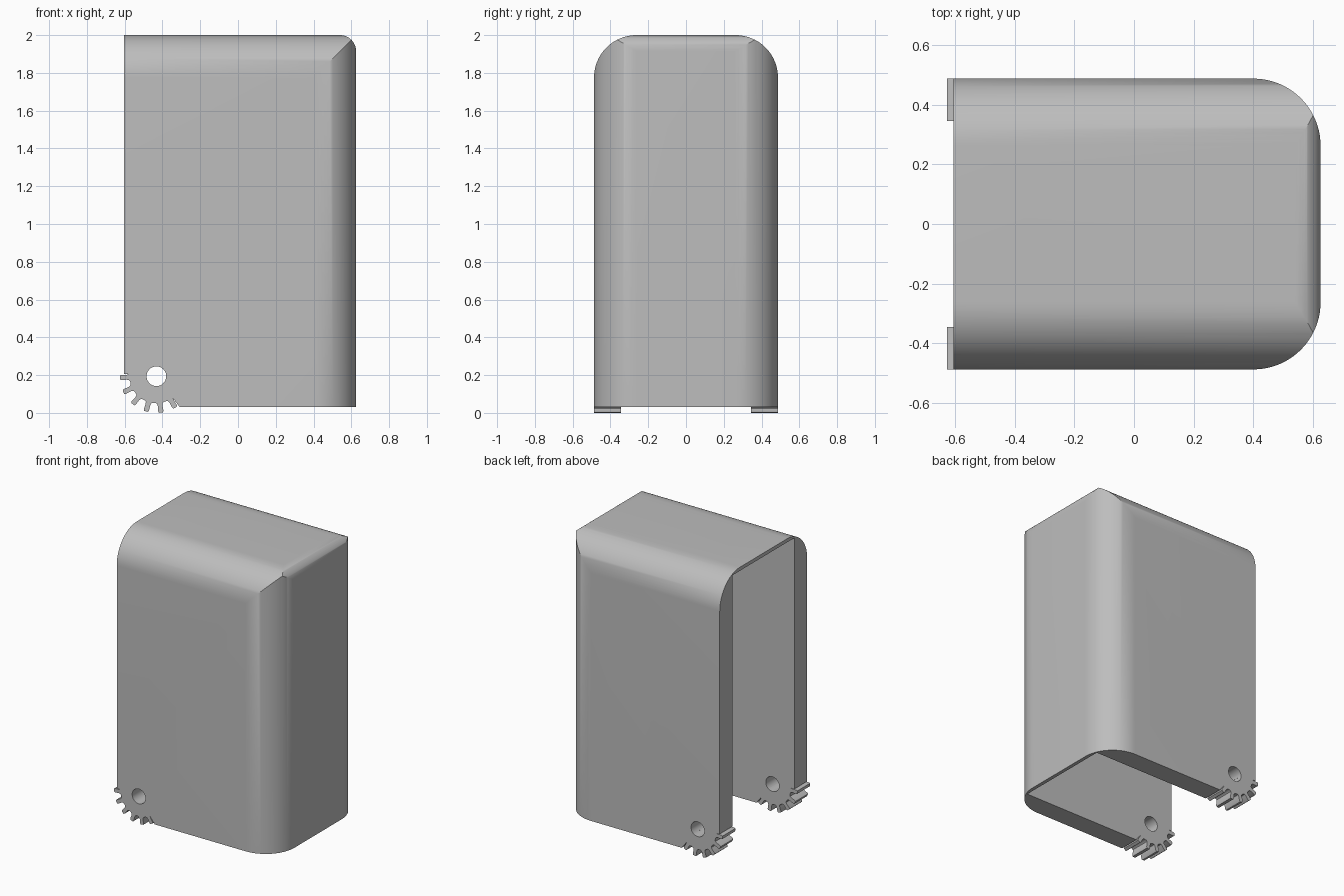
import bpy, bmesh, math
from mathutils import Vector

if "Cube" in bpy.data.objects:
    bpy.data.objects.remove(bpy.data.objects["Cube"])

LENGTH, HALF_W, TOP, BOTTOM = 0.625, 0.487, 2.0, 0.03   # outer shell
OPEN_X = -0.604                                         # open end of the shell
INNER_Y, SKIN = 0.345, 0.025                            # cavity half width, thin wall
ROUND, FILLET = 0.225, 0.085
HUB_X, HUB_Z, HOLE = -0.432, 0.194, 0.052               # gear hinge
ROOT, TIP, PITCH = 0.146, 0.194, 23.8
START, END = 176, 307

grey = bpy.data.materials.new("plain grey")
grey.use_nodes = True
colour = (0.51, 0.51, 0.51, 1)
grey.diffuse_color = colour
grey.node_tree.nodes["Principled BSDF"].inputs["Base Color"].default_value = colour


def arc(cx, cy, r, a0, a1, n=20):
    return [(cx + r * math.cos(math.radians(a0 + (a1 - a0) * i / n)),
             cy + r * math.sin(math.radians(a0 + (a1 - a0) * i / n))) for i in range(n + 1)]


def prism(name, points, axis, lo, hi):
    """Extrude a 2D outline along one axis; the outline uses the other two in order."""
    bm = bmesh.new()

    def place(p, depth):
        co = list(p)
        co.insert("xyz".index(axis), depth)
        return Vector(co)
    face = bm.faces.new([bm.verts.new(place(p, lo)) for p in points])
    new = bmesh.ops.extrude_face_region(bm, geom=[face])["geom"]
    shift = place((0, 0), hi - lo)
    bmesh.ops.translate(bm, vec=shift, verts=[v for v in new if isinstance(v, bmesh.types.BMVert)])
    bmesh.ops.recalc_face_normals(bm, faces=bm.faces)
    mesh = bpy.data.meshes.new(name)
    bm.to_mesh(mesh)
    bm.free()
    mesh.materials.append(grey)
    ob = bpy.data.objects.new(name, mesh)
    bpy.context.collection.objects.link(ob)
    return ob


def activate(ob):
    bpy.ops.object.select_all(action='DESELECT')
    ob.select_set(True)
    bpy.context.view_layer.objects.active = ob


def boolean(ob, tool, operation):
    activate(ob)
    mod = ob.modifiers.new("cut", 'BOOLEAN')
    mod.operation, mod.object, mod.solver = operation, tool, 'EXACT'
    bpy.ops.object.modifier_apply(modifier=mod.name)
    bpy.data.objects.remove(tool)


def smooth(ob):
    activate(ob)
    bpy.ops.object.shade_smooth_by_angle(angle=math.radians(30))


# Shell: three rounded profiles intersected
cy, cx, cz = HALF_W - ROUND, LENGTH - ROUND, TOP - ROUND
plan = [(OPEN_X, -HALF_W)] + arc(cx, -cy, ROUND, -90, 0) + arc(cx, cy, ROUND, 0, 90) + [(OPEN_X, HALF_W)]
end = [(-HALF_W, -1), (HALF_W, -1)] + arc(cy, cz, ROUND, 0, 90) + arc(-cy, cz, ROUND, 90, 180)
side = [(-1, -1), (LENGTH, -1)] + arc(LENGTH - FILLET, TOP - FILLET, FILLET, 0, 90) + [(-1, TOP)]
shell = prism("shell", plan, "z", BOTTOM, TOP + 0.1)
boolean(shell, prism("end_profile", end, "x", -2, 2), 'INTERSECT')
boolean(shell, prism("side_profile", side, "y", -2, 2), 'INTERSECT')

# Cavity, open at one end and underneath
inner = [(-2, -1), (LENGTH - SKIN, -1), (LENGTH - SKIN, TOP - SKIN), (-2, TOP - SKIN)]
boolean(shell, prism("cavity", inner, "y", -INNER_Y, INNER_Y), 'DIFFERENCE')

# Lower corners cleared for the gears, then the pivot holes
corner = [(HUB_X, HUB_Z), arc(HUB_X, HUB_Z, 0.5, START, END, 1)[0],
          (-1, -1), arc(HUB_X, HUB_Z, 0.5, START, END, 1)[1]]
boolean(shell, prism("corner_cut", corner, "y", -1, 1), 'DIFFERENCE')
boolean(shell, prism("pivot_hole", arc(HUB_X, HUB_Z, HOLE, 0, 360, 40)[:-1], "y", -1, 1), 'DIFFERENCE')
smooth(shell)

# Gear sectors: six rounded teeth outside, hole arc inside
outline = []
for i in range(6):
    mid = START + 6 + PITCH * i
    for offset, r in ((-6, ROOT), (-4.6, ROOT + 0.012), (-4.4, TIP - 0.008), (-3, TIP),
                      (3, TIP), (4.4, TIP - 0.008), (4.6, ROOT + 0.012), (6, ROOT)):
        outline += arc(HUB_X, HUB_Z, r, mid + offset, mid + offset, 1)[:1]
    if i < 5:
        outline += arc(HUB_X, HUB_Z, ROOT - 0.004, mid + 9, mid + PITCH - 9, 2)
outline += arc(HUB_X, HUB_Z, HOLE, END, START, 16)
for name, lo, hi in (("right_gear", -HALF_W, -INNER_Y), ("left_gear", INNER_Y, HALF_W)):
    smooth(prism(name, outline, "y", lo, hi))
